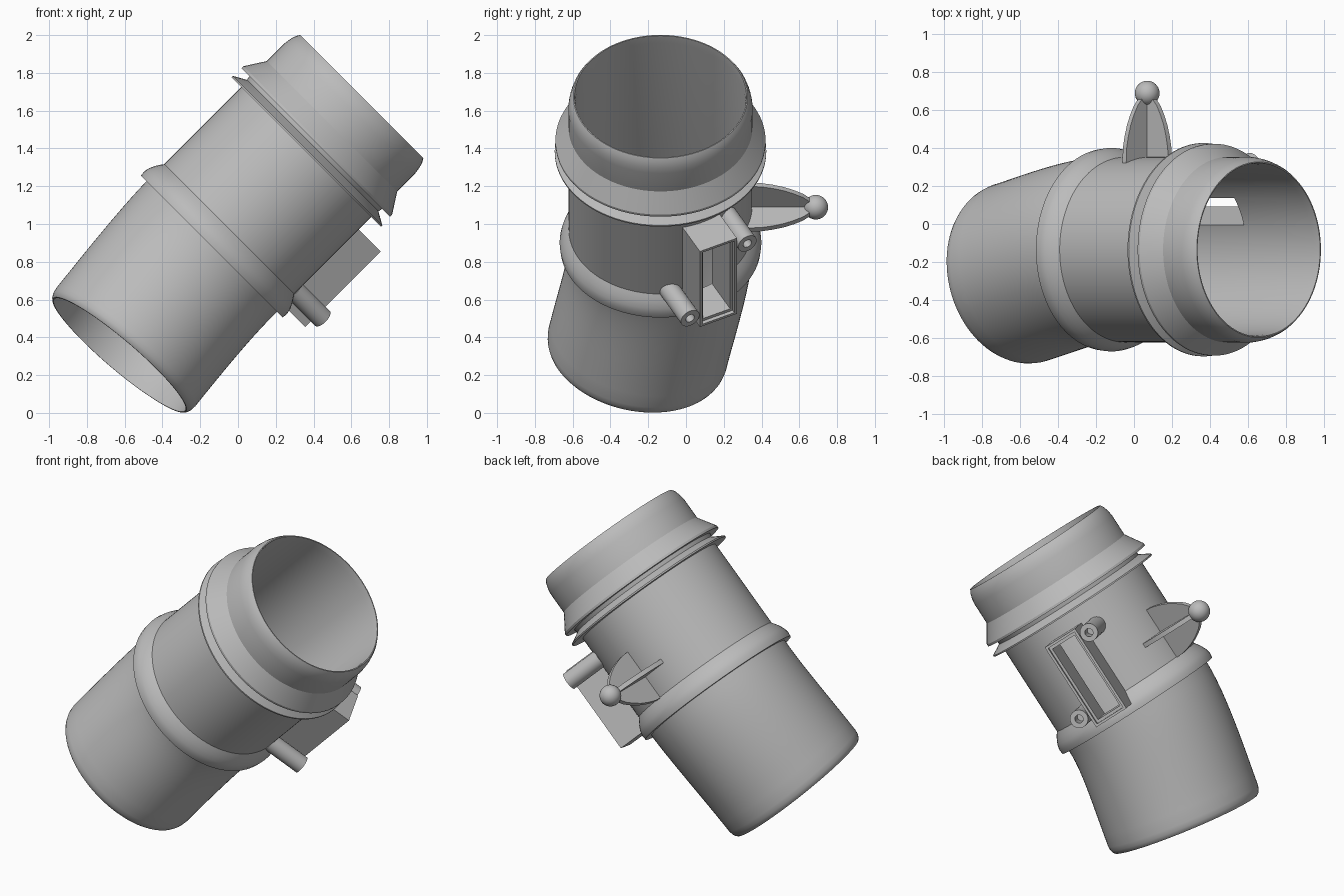
import bpy, bmesh, math
from mathutils import Vector

if "Cube" in bpy.data.objects:
    bpy.data.objects.remove(bpy.data.objects["Cube"])

grey = bpy.data.materials.new("plain_grey")
grey.use_nodes = True
grey.diffuse_color = (0.5, 0.5, 0.5, 1)
grey.node_tree.nodes["Principled BSDF"].inputs["Base Color"].default_value = (0.5, 0.5, 0.5, 1)

# Pipe frame: along the pipe, sideways and down, and backwards
ALONG = Vector((1, 0, 1)).normalized()
SIDE = Vector((1, 0, -1)).normalized()
BACK = Vector((0, 1, 0))
BASE = SIDE * -0.721 + BACK * -0.135

# Socket frame, turned around the pipe
TURN = math.radians(27)
OUT = SIDE * math.cos(TURN) + BACK * math.sin(TURN)
ACROSS = BACK * math.cos(TURN) - SIDE * math.sin(TURN)


def finish(obj):
    obj.data.materials.clear()
    obj.data.materials.append(grey)
    bpy.ops.object.select_all(action="DESELECT")
    obj.select_set(True)
    bpy.context.view_layer.objects.active = obj
    bpy.ops.object.shade_smooth_by_angle(angle=math.radians(30))


def skin(name, rings, closed=False):
    """Bridge point rings; join the last to the first, or cap both ends."""
    bm = bmesh.new()
    loops = [[bm.verts.new(p) for p in ring] for ring in rings]
    pairs = list(zip(loops, loops[1:]))
    if closed:
        pairs.append((loops[-1], loops[0]))
    else:
        bm.faces.new(loops[0])
        bm.faces.new(loops[-1])
    for a, b in pairs:
        for i in range(len(a)):
            j = (i + 1) % len(a)
            bm.faces.new((a[i], a[j], b[j], b[i]))
    bmesh.ops.recalc_face_normals(bm, faces=bm.faces)
    mesh = bpy.data.meshes.new(name)
    bm.to_mesh(mesh)
    bm.free()
    obj = bpy.data.objects.new(name, mesh)
    bpy.context.collection.objects.link(obj)
    return obj


def circle(center, normal, radius, count=96):
    n = normal.normalized()
    a = (BACK - n * BACK.dot(n)).normalized()
    b = n.cross(a)
    angles = [math.tau * i / count for i in range(count)]
    return [center + (a * math.cos(t) + b * math.sin(t)) * radius for t in angles]


def rectangle(out, half_across, half_along, along=0.856):
    c = BASE + ALONG * along + OUT * out
    corners = ((-1, -1), (1, -1), (1, 1), (-1, 1))
    return [c + ACROSS * half_across * i + ALONG * half_along * j for i, j in corners]


# Bent lower sleeve: a smooth path away from the main axis
START = BASE + ALONG * 0.524
END = Vector((-0.627, -0.265, 0.307))
END_NORMAL = Vector((0.639, 0.17, 0.75))
END_PULL = Vector((0.615, 0.18, 0.768)) * 0.76


def sleeve(t, radius):
    s = t * t * (3 - 2 * t)
    p = START.lerp(END, s) - ALONG * 0.6 * t * (1 - t) ** 2 + END_PULL * t * t * (1 - t)
    return circle(p, ALONG.lerp(END_NORMAL, min(1, t * 1.5)), radius)


sleeve_profile = [(1, 0.462), (0.988, 0.471), (0.965, 0.479), (0.93, 0.483)]
sleeve_profile += [(t / 12, 0.483 + 0.006 * (1 - t / 11) ** 2) for t in range(10, -1, -1)]

# Straight upper body: rib, two flanges and collar as (along, radius)
body_profile = [
    (0.524, 0.531), (0.555, 0.534), (0.585, 0.527), (0.615, 0.513), (0.64, 0.497),
    (0.655, 0.486), (1.233, 0.486), (1.233, 0.56), (1.242, 0.56), (1.28, 0.492),
    (1.304, 0.497), (1.304, 0.556), (1.319, 0.556), (1.425, 0.488), (1.56, 0.488),
    (1.595, 0.483), (1.628, 0.473), (1.648, 0.461)]

outer = [sleeve(t, r) for t, r in sleeve_profile]
outer += [circle(BASE + ALONG * u, ALONG, r) for u, r in body_profile]
inner = [circle(BASE + ALONG * u, ALONG, r) for u, r in ((1.648, 0.455), (1.6, 0.45), (0.524, 0.45))]
inner += [sleeve(t / 12, 0.45) for t in range(1, 12)] + [sleeve(1, 0.455)]
pipe = skin("pipe_body", outer + inner, closed=True)

# Window through the pipe wall behind the socket
cutter = skin("window_cutter", [rectangle(0.3, 0.08, 0.25), rectangle(0.6, 0.08, 0.25)])
cutter.hide_render = True
cut = pipe.modifiers.new("window", "BOOLEAN")
cut.operation = "DIFFERENCE"
cut.solver = "EXACT"
cut.object = cutter
bpy.context.view_layer.objects.active = pipe
bpy.ops.object.modifier_apply(modifier=cut.name)
bpy.data.objects.remove(cutter)
finish(pipe)

# Rectangular socket with a stepped mouth
socket = [(0.455, 0.11, 0.283), (0.675, 0.11, 0.283), (0.675, 0.095, 0.268),
          (0.655, 0.095, 0.268), (0.655, 0.08, 0.25), (0.455, 0.08, 0.25)]
finish(skin("socket_box", [rectangle(*s) for s in socket], closed=True))

# Screw bosses with blind holes, at opposite corners of the socket
for name, across, along in (("lower_screw_boss", -0.17, 0.67), ("upper_screw_boss", 0.17, 1.075)):
    foot = BASE + ACROSS * across + ALONG * along
    steps = ((0.435, 0.055), (0.68, 0.055), (0.68, 0.025), (0.6, 0.025))
    finish(skin(name, [circle(foot + OUT * w, OUT, r, 32) for w, r in steps]))

# Crossed fins that taper towards the ball
fin_profile = [(0.32, 0.17), (0.4, 0.166), (0.46, 0.154), (0.52, 0.136),
               (0.57, 0.114), (0.62, 0.086), (0.66, 0.05)]
hub = SIDE * -0.721 + ALONG * 0.819
for name, wide, thick in (("fin_along", ALONG, SIDE), ("fin_across", SIDE, ALONG)):
    outline = [hub + BACK * y + wide * s for y, s in fin_profile]
    outline += [hub + BACK * y - wide * s for y, s in reversed(fin_profile)]
    finish(skin(name, [[p + thick * d for p in outline] for d in (-0.014, 0.014)]))

# Ball at the tip of the fins
bpy.ops.mesh.primitive_uv_sphere_add(segments=32, ring_count=16, radius=0.065,
                                     location=hub + BACK * 0.687)
ball = bpy.context.object
ball.name = "ball_knob"
finish(ball)
